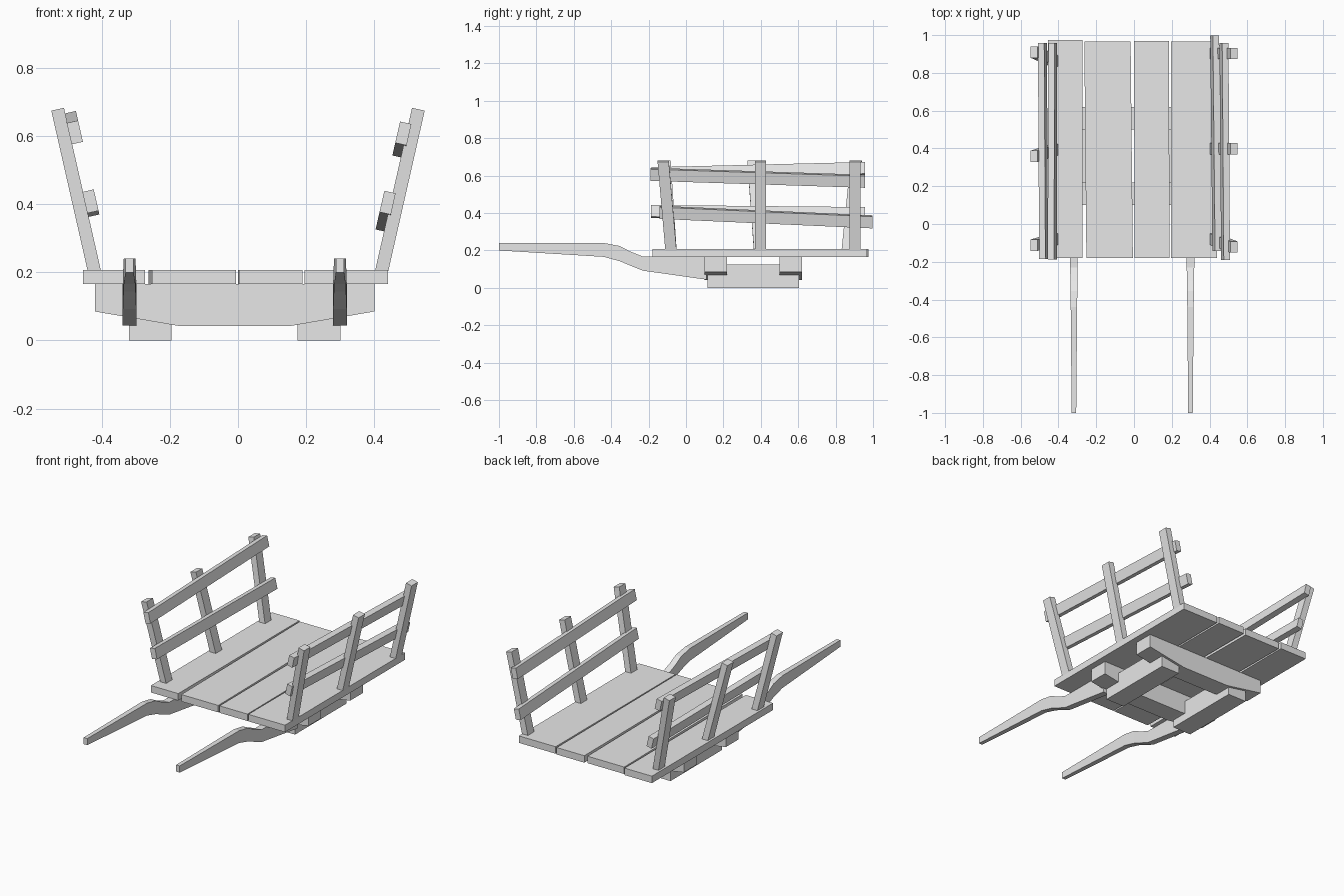
import bpy
import bmesh
from mathutils import Vector

cube = bpy.data.objects.get("Cube")
if cube:
    bpy.data.objects.remove(cube, do_unlink=True)

# One plain material for all timber
timber = bpy.data.materials.new("plain_grey")
timber.use_nodes = True
timber.diffuse_color = (0.8, 0.8, 0.8, 1)
timber.node_tree.nodes["Principled BSDF"].inputs["Base Color"].default_value = (0.8, 0.8, 0.8, 1)


def loft(name, rings):
    """Join a row of four-cornered sections into one closed timber."""
    bm = bmesh.new()
    rows = [[bm.verts.new(p) for p in ring] for ring in rings]
    for a, b in zip(rows, rows[1:]):
        for i in range(4):
            j = (i + 1) % 4
            bm.faces.new((a[i], a[j], b[j], b[i]))
    bm.faces.new(rows[0])
    bm.faces.new(rows[-1])
    bmesh.ops.recalc_face_normals(bm, faces=bm.faces)
    mesh = bpy.data.meshes.new(name)
    bm.to_mesh(mesh)
    bm.free()
    mesh.materials.append(timber)
    obj = bpy.data.objects.new(name, mesh)
    bpy.context.collection.objects.link(obj)
    return obj


def section(centre, u, v):
    """Four corners around a centre, from two half-size vectors."""
    c = Vector(centre)
    return [c - u - v, c + u - v, c + u + v, c - u + v]


def y_ring(x0, x1, y, z0, z1):
    return [(x0, y, z0), (x1, y, z0), (x1, y, z1), (x0, y, z1)]


def x_ring(x, y0, y1, z0, z1):
    return [(x, y0, z0), (x, y1, z0), (x, y1, z1), (x, y0, z1)]


# Floor planks, slightly uneven: front x pair, back x pair, back y
DECK_LOW, DECK_TOP = 0.165, 0.207
planks = [
    (-0.455, -0.273, -0.455, -0.272, 0.975),
    (-0.252, -0.006, -0.263, -0.018, 0.965),
    (0.003, 0.189, 0.0, 0.184, 0.97),
    (0.195, 0.44, 0.195, 0.44, 0.965),
]
for n, (f0, f1, b0, b1, back) in enumerate(planks, 1):
    loft(f"floor_plank_{n}", [y_ring(f0, f1, -0.18, DECK_LOW, DECK_TOP),
                              y_ring(b0, b1, back, DECK_LOW, DECK_TOP)])

# Cross beams with undersides rising to the ends
for name, y0, y1 in (("front_cross_beam", 0.1, 0.22), ("back_cross_beam", 0.5, 0.62)):
    stations = ((-0.42, 0.085), (-0.17, 0.042), (0.15, 0.042), (0.4, 0.085))
    loft(name, [x_ring(x, y0, y1, low, DECK_LOW) for x, low in stations])

# Bearing blocks under the beams
for name, x0, x1 in (("right_runner", -0.32, -0.195), ("left_runner", 0.175, 0.30)):
    loft(name, [y_ring(x0, x1, y, 0, 0.125) for y in (0.115, 0.605)])

# Curved pulling shafts: y, low z, high z, half width
shaft = [
    (-1.0, 0.20, 0.24, 0.012),
    (-0.44, 0.166, 0.24, 0.017),
    (-0.355, 0.143, 0.224, 0.018),
    (-0.3, 0.12, 0.195, 0.019),
    (-0.23, 0.092, 0.167, 0.02),
    (0.11, 0.044, 0.165, 0.02),
]
for name, x in (("right_shaft", -0.318), ("left_shaft", 0.299)):
    loft(name, [y_ring(x - w, x + w, y, lo, hi) for y, lo, hi, w in shaft])

# Side frames: posts lean outward, rails are fixed to their inner faces
LEAN = 0.227
posts = {
    1: (("front", -0.08, -0.122), ("middle", 0.398, 0.398), ("back", 0.903, 0.903)),
    -1: (("front", -0.08, -0.112), ("middle", 0.393, 0.358), ("back", 0.862, 0.91)),
}
# Rail: name, front y, front z, back y, back z
rails = {
    1: (("upper", -0.19, 0.607, 0.957, 0.57), ("lower", -0.143, 0.404, 0.998, 0.353)),
    -1: (("upper", -0.185, 0.61, 0.957, 0.638), ("lower", -0.188, 0.408, 0.957, 0.397)),
}
for s, side in ((1, "left"), (-1, "right")):
    up = Vector((s * LEAN, 0, 1)).normalized()
    out = Vector((up.z, 0, -up.x))
    for name, y_low, y_top in posts[s]:
        foot, head = (s * 0.42, y_low, 0.198), (s * 0.529, y_top, 0.678)
        half = Vector((0, 0.03, 0))
        loft(f"{side}_{name}_post", [section(foot, out * 0.019, half),
                                     section(head, out * 0.019, half)])
    inset = 0.007 if s > 0 else 0.014
    for name, y0, z0, y1, z1 in rails[s]:
        ends = [(s * (0.401 + (z - DECK_TOP) * LEAN - inset), y, z)
                for y, z in ((y0, z0), (y1, z1))]
        loft(f"{side}_{name}_rail", [section(e, out * 0.017, up * 0.032) for e in ends])
